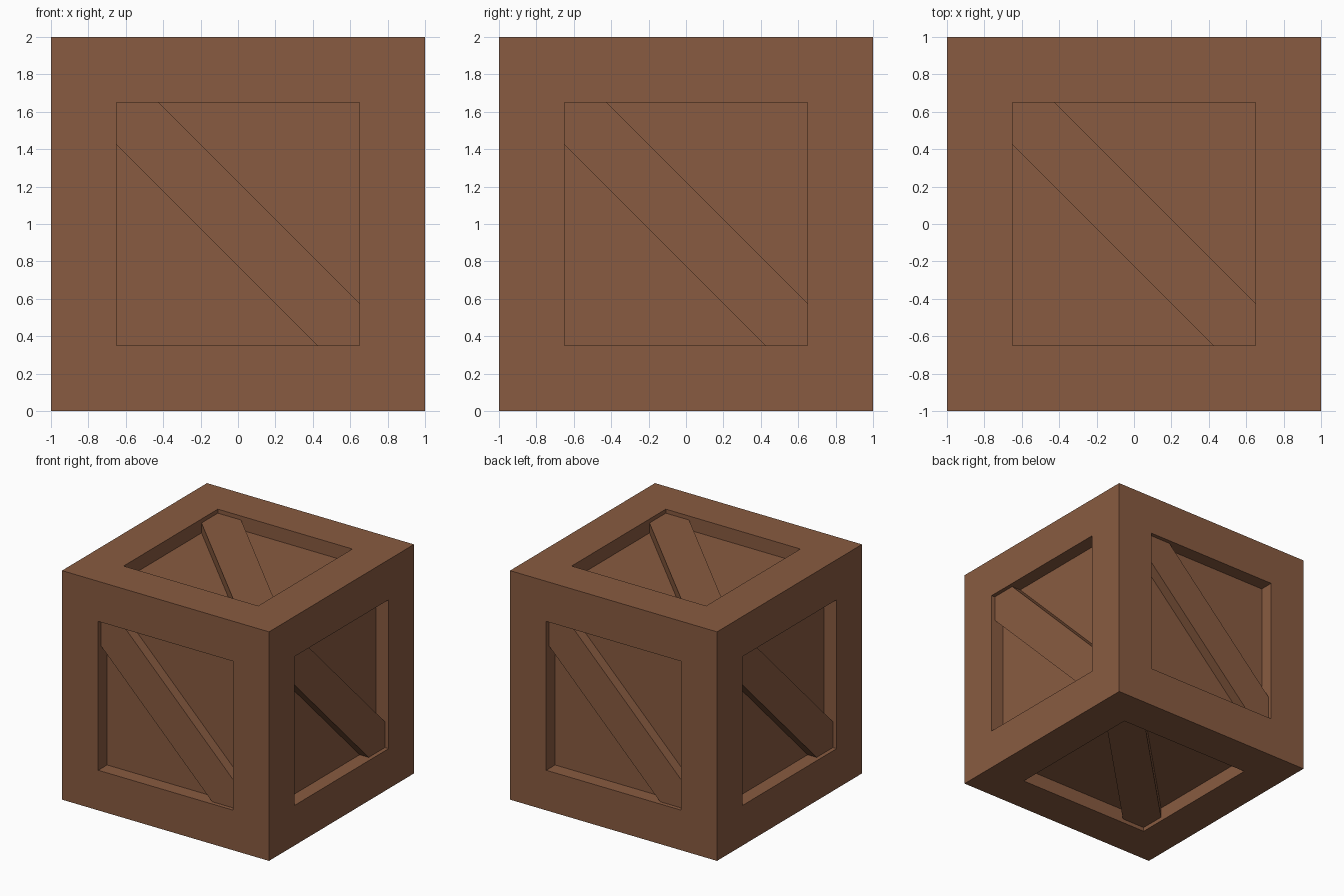
import bpy
import bmesh
from math import pi
from mathutils import Matrix, Vector

HALF = 1.0        # half the crate's side
OPEN = 0.65       # half the panel opening
DEPTH = 0.122     # how far the panels sit in
BRACE_IN = 0.035  # how far the braces sit in
BRACE_W = 0.225   # brace offset from the diagonal, along the panel edge

cube = bpy.data.objects.get("Cube")
if cube:
    bpy.data.objects.remove(cube, do_unlink=True)

wood = bpy.data.materials.new("brown_wood")
wood.use_nodes = True
colour = (0.25, 0.105, 0.052, 1)
wood.diffuse_color = colour
bsdf = wood.node_tree.nodes["Principled BSDF"]
bsdf.inputs["Base Color"].default_value = colour
bsdf.inputs["Roughness"].default_value = 0.9


def add_object(name, bm, matrix):
    bmesh.ops.recalc_face_normals(bm, faces=bm.faces)
    mesh = bpy.data.meshes.new(name)
    bm.to_mesh(mesh)
    bm.free()
    mesh.materials.append(wood)
    obj = bpy.data.objects.new(name, mesh)
    obj.matrix_world = matrix
    bpy.context.collection.objects.link(obj)


centre = Matrix.Translation((0, 0, HALF))

# Crate body: mitred frame on each side with a sunken panel
bm = bmesh.new()
bmesh.ops.create_cube(bm, size=2 * HALF)
panels = bm.faces[:]
bmesh.ops.inset_individual(bm, faces=panels, thickness=HALF - OPEN, use_even_offset=True)
for face in bmesh.ops.extrude_discrete_faces(bm, faces=panels)["faces"]:
    face.normal_update()
    bmesh.ops.translate(bm, verts=face.verts, vec=face.normal * -DEPTH)
add_object("crate_body", bm, centre)

# Diagonal braces: plates whose ends fit into the panel corners
side = {
    "top": Matrix(),
    "bottom": Matrix.Rotation(pi, 4, "X"),
}
for i, name in enumerate(("front", "left", "back", "right")):
    side[name] = Matrix.Rotation(i * pi / 2, 4, "Z") @ Matrix.Rotation(pi / 2, 4, "X")

near = OPEN - BRACE_W
outline = [(-OPEN, OPEN), (-OPEN, near), (near, -OPEN),
           (OPEN, -OPEN), (OPEN, -near), (-near, OPEN)]
for name, turn in side.items():
    bm = bmesh.new()
    base = bm.faces.new([bm.verts.new((x, y, HALF - DEPTH)) for x, y in outline])
    top = bmesh.ops.extrude_face_region(bm, geom=[base])["geom"]
    bmesh.ops.translate(bm, verts=[g for g in top if isinstance(g, bmesh.types.BMVert)],
                        vec=Vector((0, 0, DEPTH - BRACE_IN)))
    add_object(name + "_brace", bm, centre @ turn)
